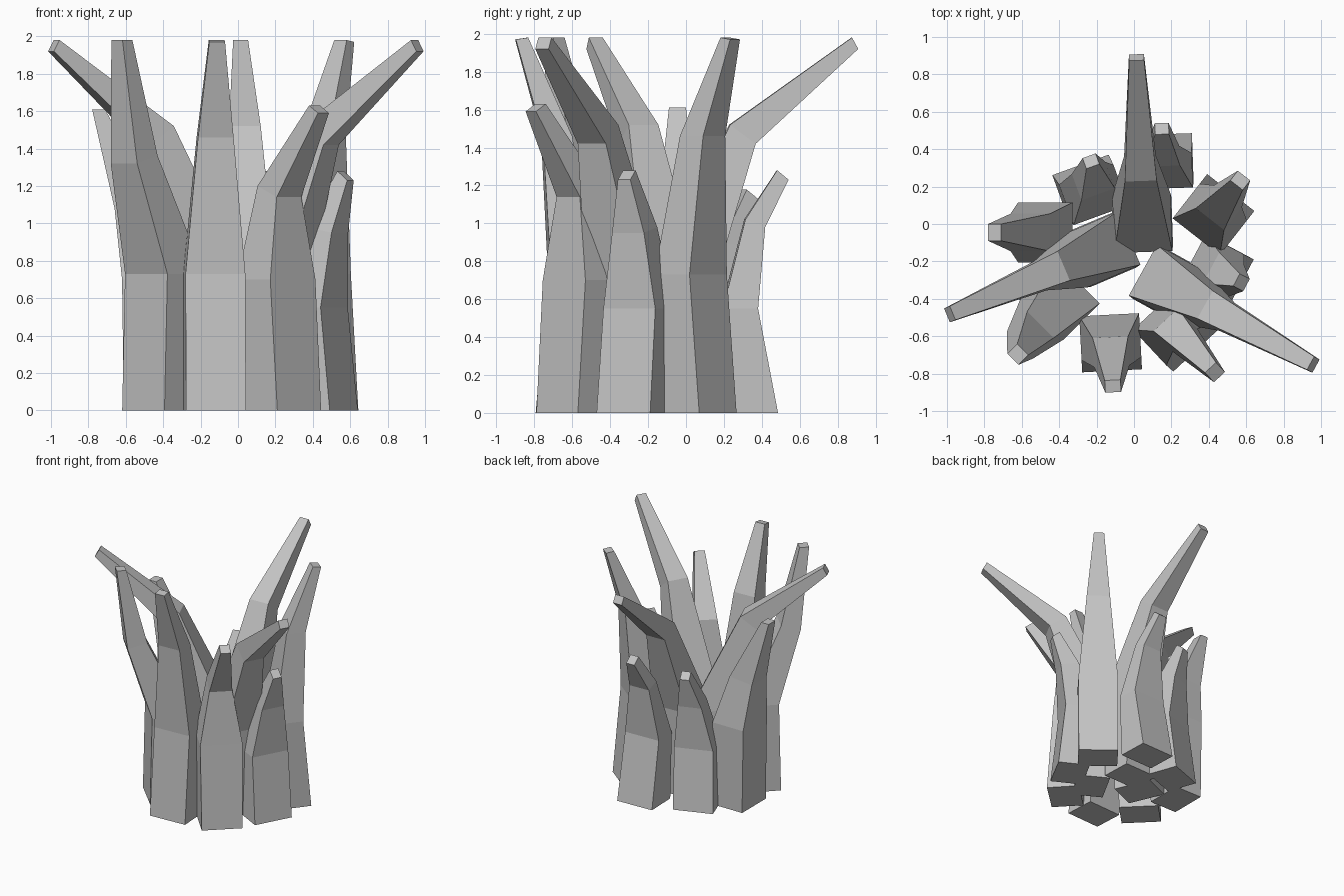
import bpy
import bmesh
from math import radians
from mathutils import Matrix, Vector

default_cube = bpy.data.objects.get("Cube")
if default_cube:
    bpy.data.objects.remove(default_cube, do_unlink=True)

# One plain grey for every blade
grey = bpy.data.materials.new("light grey")
grey.use_nodes = True
colour = (0.55, 0.55, 0.55, 1)
grey.diffuse_color = colour
grey.node_tree.nodes["Principled BSDF"].inputs["Base Color"].default_value = colour

# All blades share one foot: height, inner edge, outer edge, half width, outer drop
FOOT = (0, -.11, .15, .16, 0)

# Sections above the foot, in the same order
SHAPES = {
    "spreading": [(.73, -.14, .17, .155, 0), (1.52, .24, .375, .085, .1), (1.98, .885, .918, .04, .06)],
    "upright": [(.73, -.15, .085, .16, 0), (1.46, -.03, .125, .095, 0), (1.98, .2, .265, .042, .01)],
    "bowed": [(.73, -.14, .135, .16, 0), (1.36, .165, .32, .1, .04), (1.98, .325, .4, .042, 0)],
    "hooked": [(.7, -.16, .1, .165, 0), (1.2, -.08, .07, .09, .06), (1.63, .27, .34, .04, .04)],
    "curved": [(.7, -.13, .16, .16, 0), (1.1, -.01, .2, .1, .02), (1.61, .25, .32, .045, 0)],
    "short": [(.55, -.14, .09, .155, 0), (.98, -.03, .12, .095, .03), (1.28, .12, .18, .037, .05)],
    "leaning": [(.55, -.14, .045, .155, 0), (1.02, -.02, .085, .09, .04), (1.28, .15, .21, .037, .05)],
}


def make_blade(name, shape, x, y, heading, stretch=1, sway=0):
    """Join square sections into a tapered blade that leans along its heading."""
    sections = [FOOT] + SHAPES[shape]
    top = sections[-1][0]
    bm = bmesh.new()
    rings = []
    for z, inner, outer, half, drop in sections:
        side = sway * (z / top) ** 2
        corners = [(inner, side - half, z), (outer, side - half, z - drop),
                   (outer, side + half, z - drop), (inner, side + half, z)]
        rings.append([bm.verts.new(Vector(c)) for c in corners])
    for low, high in zip(rings, rings[1:]):
        for i in range(len(low)):
            j = (i + 1) % len(low)
            bm.faces.new((low[i], low[j], high[j], high[i]))
    bm.faces.new(reversed(rings[0]))
    bm.faces.new(rings[-1])
    bm.transform(Matrix.Diagonal((1, 1, stretch, 1)))
    bmesh.ops.recalc_face_normals(bm, faces=bm.faces)
    mesh = bpy.data.meshes.new(name)
    bm.to_mesh(mesh)
    bm.free()
    mesh.materials.append(grey)
    blade = bpy.data.objects.new(name, mesh)
    blade.location = (x, y, 0)
    blade.rotation_euler.z = radians(heading)
    bpy.context.collection.objects.link(blade)
    return blade


# Three long blades spreading from the middle
make_blade("back_spreading_blade", "spreading", .045, -.01, 92)
make_blade("left_spreading_blade", "spreading", .17, -.315, -29)
make_blade("right_spreading_blade", "spreading", -.155, -.13, 203)

# Tall blades of the outer ring
make_blade("left_tall_blade", "upright", .425, .05, 52)
make_blade("front_tall_blade", "upright", -.125, -.635, -87)
make_blade("right_tall_blade", "bowed", -.4, -.405, 225, sway=.05)

# Middle-height blades
make_blade("front_left_hooked_blade", "hooked", .225, -.57, -47)
make_blade("right_curved_blade", "curved", -.46, -.045, 180)

# Short blades filling the gaps
make_blade("left_short_blade", "short", .433, -.26, -28, sway=.02)
make_blade("back_left_short_blade", "leaning", .155, .33, 92)
make_blade("back_right_short_blade", "short", -.235, .175, 110, stretch=.92, sway=-.06)
